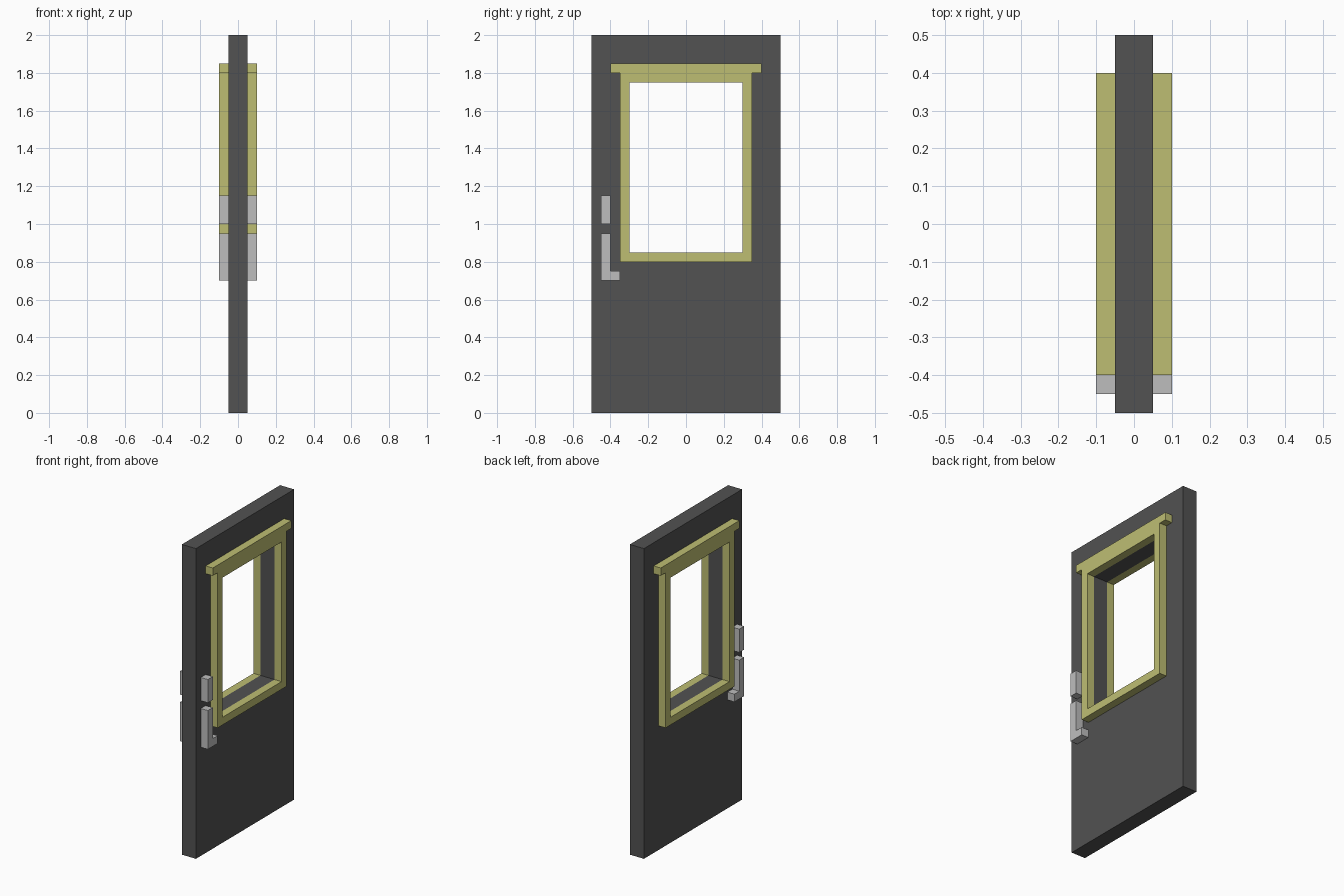
import bpy
import bmesh

cube = bpy.data.objects.get("Cube")
if cube:
    bpy.data.objects.remove(cube, do_unlink=True)


def material(name, rgb):
    mat = bpy.data.materials.new(name)
    mat.use_nodes = True
    mat.diffuse_color = (*rgb, 1)
    bsdf = next(n for n in mat.node_tree.nodes if n.type == 'BSDF_PRINCIPLED')
    bsdf.inputs["Base Color"].default_value = (*rgb, 1)
    return mat


charcoal = material("charcoal", (0.084, 0.084, 0.084))
straw = material("straw yellow", (0.515, 0.515, 0.171))
silver = material("silver grey", (0.515, 0.515, 0.515))


def make_object(name, bm, mat, mirrored):
    bmesh.ops.recalc_face_normals(bm, faces=bm.faces)
    mesh = bpy.data.meshes.new(name)
    bm.to_mesh(mesh)
    bm.free()
    mesh.materials.append(mat)
    obj = bpy.data.objects.new(name, mesh)
    bpy.context.collection.objects.link(obj)
    if mirrored:  # repeat on the other side of the door
        mod = obj.modifiers.new("Both sides", 'MIRROR')
        mod.use_axis[0] = True
        mod.use_mirror_merge = False
    return obj


def rect(y0, y1, z0, z1):
    return [(y0, z0), (y1, z0), (y1, z1), (y0, z1)]


def slab(name, outline, x0, x1, mat, mirrored=True):
    """Extrude a y-z outline from x0 to x1."""
    bm = bmesh.new()
    face = bm.faces.new([bm.verts.new((x0, y, z)) for y, z in outline])
    ext = bmesh.ops.extrude_face_region(bm, geom=[face], use_keep_orig=True)
    verts = [v for v in ext["geom"] if isinstance(v, bmesh.types.BMVert)]
    bmesh.ops.translate(bm, verts=verts, vec=(x1 - x0, 0, 0))
    return make_object(name, bm, mat, mirrored)


def ring(name, outer, inner, x0, x1, mat, mirrored=True):
    """Rectangular slab with a rectangular opening right through it."""
    bm = bmesh.new()
    loops = [[bm.verts.new((x, y, z)) for y, z in outline]
             for x, outline in ((x0, outer), (x1, outer), (x1, inner), (x0, inner))]
    for a, b in zip(loops, loops[1:] + loops[:1]):
        for i in range(4):
            j = (i + 1) % 4
            bm.faces.new((a[i], a[j], b[j], b[i]))
    return make_object(name, bm, mat, mirrored)


# Door leaf with window opening
opening = rect(-0.30, 0.30, 0.85, 1.75)
ring("door_panel", rect(-0.5, 0.5, 0, 2), opening, -0.05, 0.05, charcoal, False)

# Window trim and its overhanging head, on both sides
ring("window_frame", rect(-0.35, 0.35, 0.80, 1.80), opening, 0.05, 0.10, straw)
slab("window_lintel", rect(-0.40, 0.40, 1.80, 1.85), 0.05, 0.10, straw)

# Lock plate and L-shaped handle, on both sides
slab("lock_plate", rect(-0.45, -0.40, 1.00, 1.15), 0.05, 0.10, silver)
slab("door_handle", [(-0.45, 0.70), (-0.35, 0.70), (-0.35, 0.75),
                     (-0.40, 0.75), (-0.40, 0.95), (-0.45, 0.95)],
     0.05, 0.10, silver)
